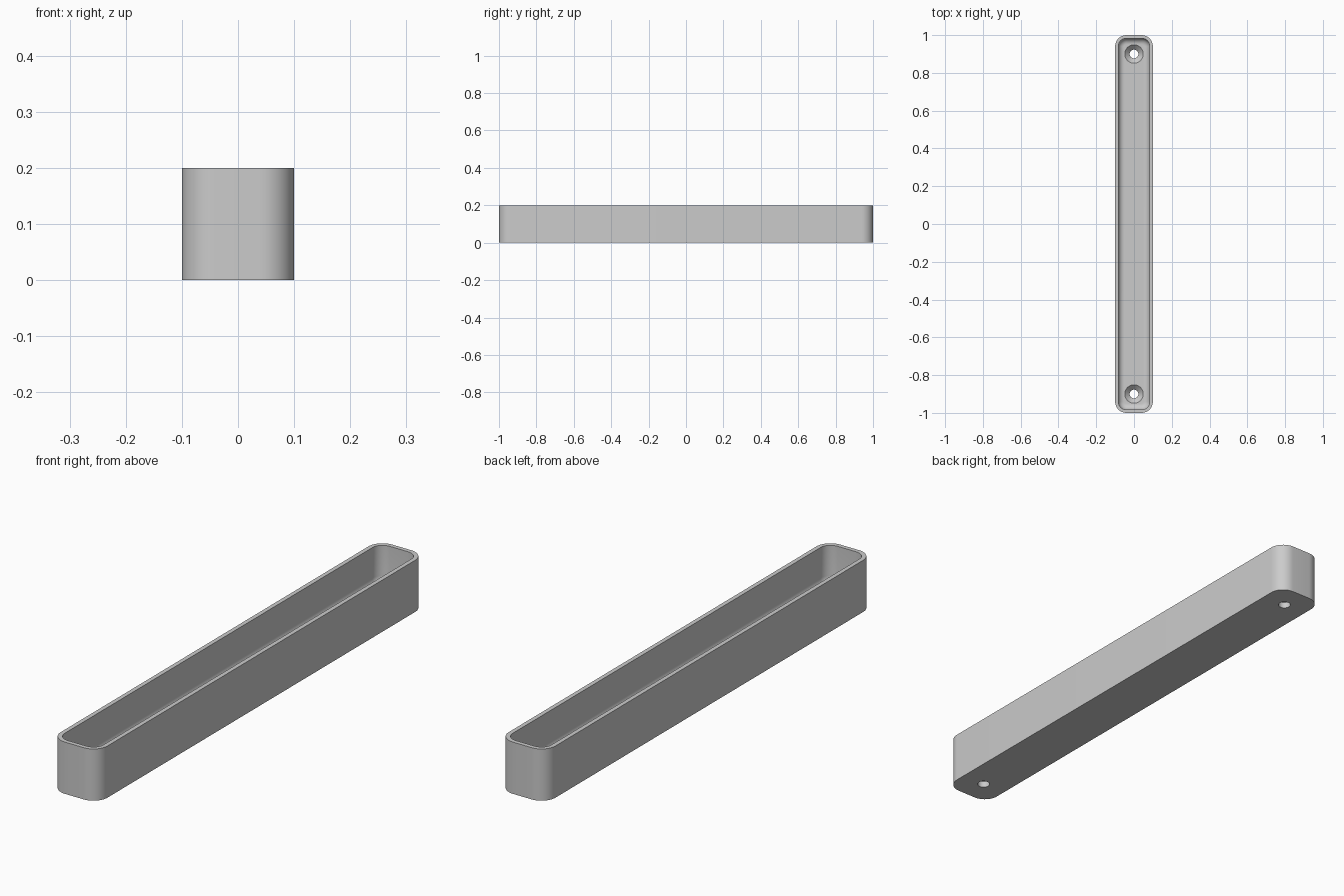
import bpy
import bmesh
from math import sin, cos, pi, radians

if "Cube" in bpy.data.objects:
    bpy.data.objects.remove(bpy.data.objects["Cube"], do_unlink=True)

HALF_X, HALF_Y, HEIGHT = 0.1, 1.0, 0.2
CORNER, WALL, FLOOR, FILLET = 0.06, 0.017, 0.05, 0.032
HOLE, SINK, SINK_DEPTH, HOLE_Y = 0.023, 0.049, 0.026, 0.9

bm = bmesh.new()


def rounded_ring(inset, z, steps=12):
    """Rounded rectangle loop, inset from the outer outline."""
    r = CORNER - inset
    cx, cy = HALF_X - CORNER, HALF_Y - CORNER
    verts = []
    for q, (sx, sy) in enumerate([(1, 1), (-1, 1), (-1, -1), (1, -1)]):
        for i in range(steps + 1):
            a = (q + i / steps) * pi / 2
            verts.append(bm.verts.new((sx * cx + r * cos(a), sy * cy + r * sin(a), z)))
    return verts


def circle_ring(y, r, z, steps=40):
    return [bm.verts.new((r * cos(2 * pi * i / steps), y + r * sin(2 * pi * i / steps), z))
            for i in range(steps)]


def loft(rings):
    for a, b in zip(rings, rings[1:]):
        for i in range(len(a)):
            j = (i + 1) % len(a)
            bm.faces.new((a[i], a[j], b[j], b[i]))


def fill(loops):
    """Flat face between an outline and its holes."""
    edges = [bm.edges.get((l[i - 1], l[i])) for l in loops for i in range(len(l))]
    bmesh.ops.triangle_fill(bm, edges=edges, use_beauty=True, use_dissolve=False)


# Outer wall, rim, inner wall and the fillet down to the floor
section = [(0, 0), (0, HEIGHT), (WALL, HEIGHT)]
for i in range(9):
    a = i / 8 * pi / 2
    section.append((WALL + FILLET * (1 - cos(a)), FLOOR + FILLET * (1 - sin(a))))
shell = [rounded_ring(inset, z) for inset, z in section]
loft(shell)

# Countersunk screw holes near both ends
holes = []
for y in (-HOLE_Y, HOLE_Y):
    rings = [circle_ring(y, SINK, FLOOR),
             circle_ring(y, HOLE, FLOOR - SINK_DEPTH),
             circle_ring(y, HOLE, 0)]
    loft(rings)
    holes.append(rings)

# Floor and underside
fill([shell[-1]] + [h[0] for h in holes])
fill([shell[0]] + [h[-1] for h in holes])
bmesh.ops.recalc_face_normals(bm, faces=bm.faces[:])

mesh = bpy.data.meshes.new("tray")
bm.to_mesh(mesh)
bm.free()
tray = bpy.data.objects.new("tray", mesh)
bpy.context.collection.objects.link(tray)

# Plain grey material
grey = bpy.data.materials.new("light grey")
grey.use_nodes = True
colour = (0.6, 0.6, 0.6, 1)
grey.diffuse_color = colour
grey.node_tree.nodes["Principled BSDF"].inputs["Base Color"].default_value = colour
mesh.materials.append(grey)

bpy.ops.object.select_all(action="DESELECT")
tray.select_set(True)
bpy.context.view_layer.objects.active = tray
bpy.ops.object.shade_smooth_by_angle(angle=radians(30))
